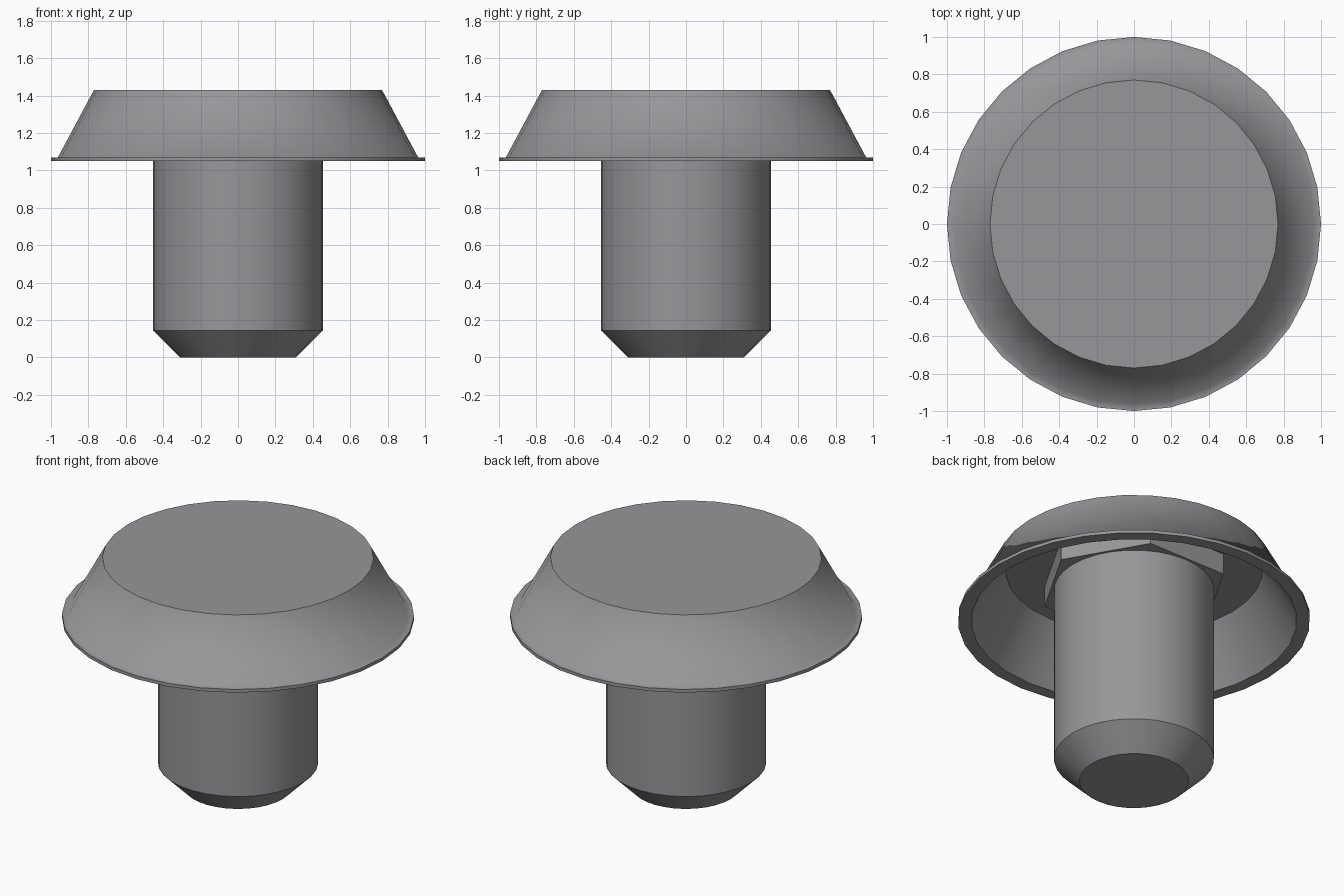
import bpy, bmesh, math

if "Cube" in bpy.data.objects:
    bpy.data.objects.remove(bpy.data.objects["Cube"])

# One plain grey metal
metal = bpy.data.materials.new("grey metal")
metal.diffuse_color = (0.31, 0.31, 0.325, 1)
metal.use_nodes = True
metal.node_tree.nodes["Principled BSDF"].inputs["Base Color"].default_value = metal.diffuse_color


def lathe(name, profile, sides, soft_rings=()):
    """Revolve (radius, z) points about z; both ends are closed by flat caps.
    Rings stay crisp unless listed in soft_rings."""
    bm = bmesh.new()
    rings = []
    for r, z in profile:
        rings.append([bm.verts.new((r * math.cos(2 * math.pi * i / sides),
                                    r * math.sin(2 * math.pi * i / sides), z))
                      for i in range(sides)])
    for a, b in zip(rings, rings[1:]):
        for i in range(sides):
            j = (i + 1) % sides
            bm.faces.new((a[i], a[j], b[j], b[i])).smooth = sides > 8
    bm.faces.new(rings[0])
    bm.faces.new(rings[-1])
    for k, ring in enumerate(rings):
        if k not in soft_rings:
            for i in range(sides):
                bm.edges.get((ring[i], ring[(i + 1) % sides])).smooth = False
    bmesh.ops.recalc_face_normals(bm, faces=bm.faces)
    mesh = bpy.data.meshes.new(name)
    bm.to_mesh(mesh)
    bm.free()
    mesh.materials.append(metal)
    obj = bpy.data.objects.new(name, mesh)
    bpy.context.collection.objects.link(obj)
    return obj


# Hollow flared cap with a thin rim, open underneath
lathe("flared_cap", [(0.77, 1.43), (0.963, 1.07), (1.0, 1.07), (1.0, 1.05),
                     (0.925, 1.05), (0.73, 1.38)], 32, soft_rings=(1,))

# Hexagonal collar tucked under the cap
lathe("hex_collar", [(0.54, 1.25), (0.54, 1.385)], 6)

# Round shank with a chamfered tip
lathe("shank", [(0.31, 0.0), (0.455, 0.145), (0.455, 1.3)], 32)
